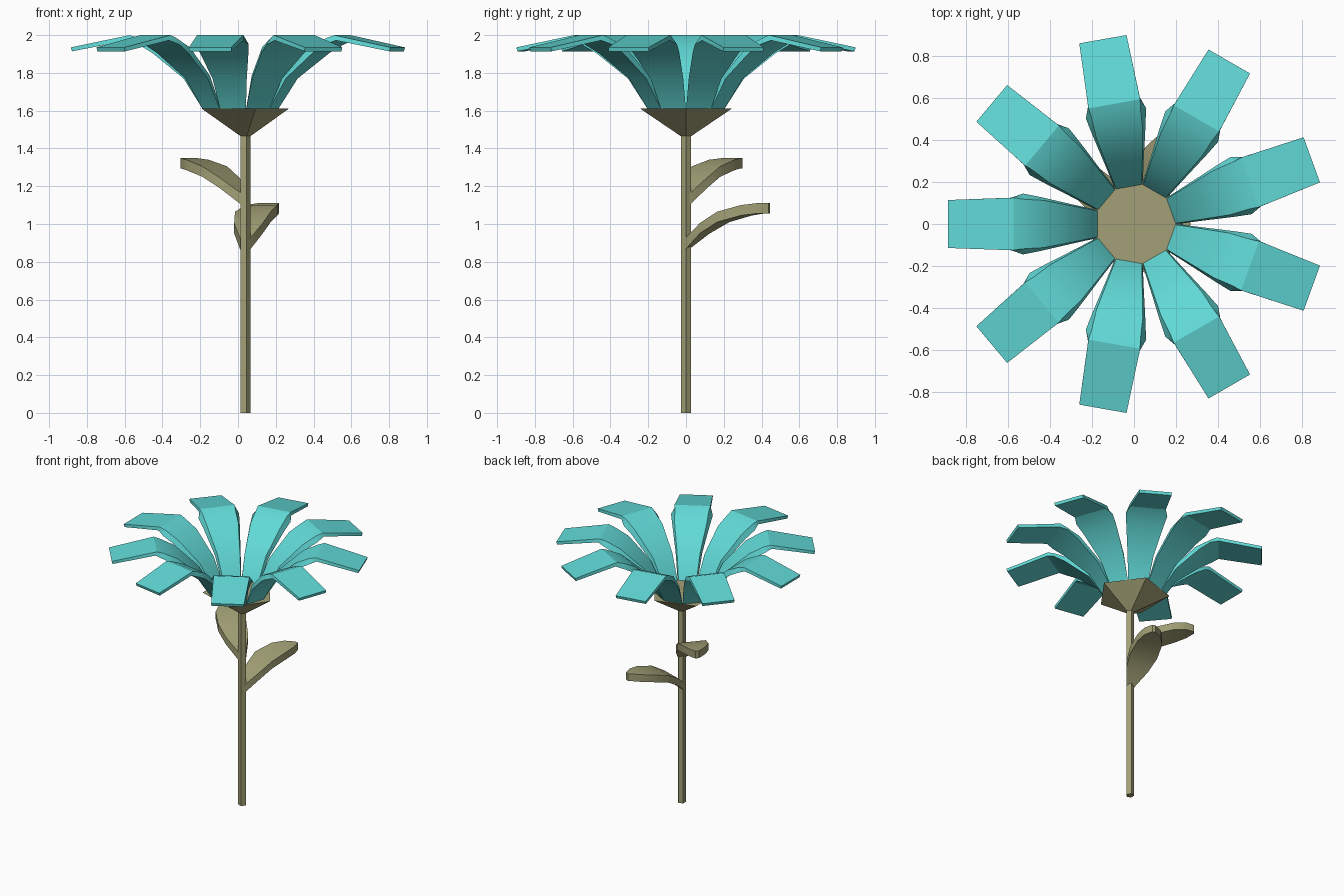
import bpy, bmesh, math
from mathutils import Vector, Matrix

if "Cube" in bpy.data.objects:
    bpy.data.objects.remove(bpy.data.objects["Cube"])


def material(name, rgb):
    m = bpy.data.materials.new(name)
    m.diffuse_color = (*rgb, 1)
    m.use_nodes = True
    m.node_tree.nodes["Principled BSDF"].inputs["Base Color"].default_value = m.diffuse_color
    return m


CYAN = material("petal cyan", (0.12, 0.70, 0.68))
OLIVE = material("stem olive", (0.36, 0.35, 0.18))


def loft(name, rings, mat, matrix=Matrix(), smooth=None):
    """Skin a list of equal-length point rings and cap both ends."""
    bm = bmesh.new()
    loops = [[bm.verts.new(matrix @ Vector(p)) for p in ring] for ring in rings]
    n = len(loops[0])
    for a, b in zip(loops, loops[1:]):
        for i in range(n):
            j = (i + 1) % n
            bm.faces.new((a[i], a[j], b[j], b[i]))
    bm.faces.new(loops[0][::-1])
    bm.faces.new(loops[-1])
    bmesh.ops.recalc_face_normals(bm, faces=bm.faces)
    mesh = bpy.data.meshes.new(name)
    bm.to_mesh(mesh)
    bm.free()
    mesh.materials.append(mat)
    ob = bpy.data.objects.new(name, mesh)
    bpy.context.collection.objects.link(ob)
    if smooth:
        bpy.ops.object.select_all(action='DESELECT')
        ob.select_set(True)
        bpy.context.view_layer.objects.active = ob
        bpy.ops.object.shade_smooth_by_angle(angle=math.radians(smooth))
    return ob


def pentagon(cx, r, z):
    return [(cx + r * math.cos(math.tau * i / 5), r * math.sin(math.tau * i / 5), z)
            for i in range(5)]


def placed(x, z, degrees):
    return Matrix.Translation((x, 0, z)) @ Matrix.Rotation(math.radians(degrees), 4, 'Z')


# Stem and the flared five-sided cup under the flower
loft("stem", [pentagon(0.037, 0.029, 0), pentagon(0.037, 0.029, 1.47)], OLIVE)
loft("flower_base", [pentagon(0.037, 0.029, 1.465), pentagon(0.014, 0.257, 1.612)], OLIVE)

# Petals: (radius, height, half width) along the upper and lower surface
upper = [(0.18, 1.612, 0.062), (0.27, 1.785, 0.08), (0.435, 1.935, 0.112),
         (0.535, 1.985, 0.118), (0.58, 2.0, 0.125), (0.892, 1.935, 0.114)]
lower = [(0.195, 1.61, 0.07), (0.295, 1.77, 0.092), (0.46, 1.905, 0.13),
         (0.535, 1.95, 0.145), (0.59, 1.972, 0.125), (0.886, 1.914, 0.113)]
petal_rings = [[(ru, -wu, zu), (ru, wu, zu), (rl, wl, zl), (rl, -wl, zl)]
               for (ru, zu, wu), (rl, zl, wl) in zip(upper, lower)]
for k in range(9):
    loft(f"petal_{k + 1}", petal_rings, CYAN, placed(0.007, 0, 20 + 40 * k), 25)

# Leaves: (distance, sideways centre, half width, top height, bottom height)
leaf_rows = [(0.0, 0.0, 0.025, 0.92, 0.86), (0.1, 0.015, 0.08, 1.005, 0.95),
             (0.2, 0.025, 0.10, 1.065, 1.01), (0.33, 0.022, 0.09, 1.10, 1.045),
             (0.41, 0.012, 0.06, 1.11, 1.055), (0.466, 0.0, 0.012, 1.11, 1.055)]
leaf_rings = [[(s, c - w, t), (s, c + w, t), (s, c + w, b), (s, c - w, b)]
              for s, c, w, t, b in leaf_rows]
loft("lower_leaf", leaf_rings, OLIVE, placed(0.037, 0, 71), 30)
loft("upper_leaf", leaf_rings, OLIVE, placed(0.037, 0.24, 139) @ Matrix.Scale(0.95, 4, (1, 0, 0)), 30)
